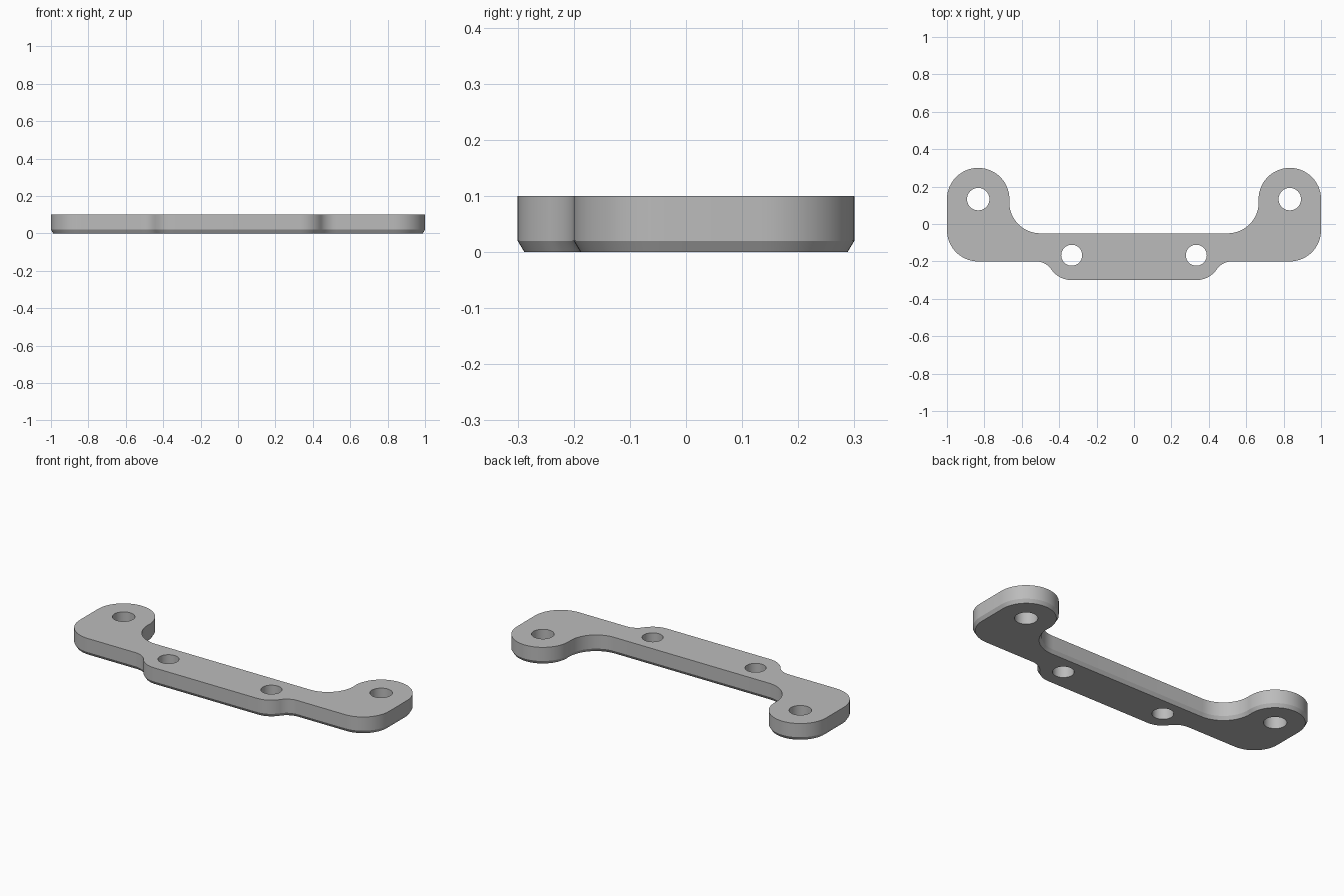
import bpy
import bmesh
from math import sin, cos, radians

default = bpy.data.objects.get("Cube")
if default:
    bpy.data.objects.remove(default, do_unlink=True)

HEIGHT, CHAMFER_H, CHAMFER_W = 0.1, 0.02, 0.012

# Right half of the outline: centre x, centre y, radius, start, end, +1 convex / -1 concave
ARCS = [
    (0.333, -0.167, 0.133, -90, -35, 1),    # front tab corner
    (0.524, -0.3, 0.1, 140, 90, -1),        # blend into the main edge
    (0.833, -0.033, 0.167, -90, 0, 1),      # outer front corner
    (0.833, 0.133, 0.167, 0, 180, 1),       # rounded ear
    (0.5, 0.117, 0.167, 0, -90, -1),        # inner back fillet
]
# Right-hand screw holes: x, y, radius
HOLES = [(0.833, 0.133, 0.06), (0.333, -0.167, 0.056)]


def arc(cx, cy, r, start, end, steps):
    angles = [radians(start + (end - start) * i / steps) for i in range(steps + 1)]
    return [(cx + r * cos(a), cy + r * sin(a)) for a in angles]


def outline(inset):
    half = []
    for cx, cy, r, start, end, sign in ARCS:
        steps = max(8, abs(end - start) // 6)
        half += arc(cx, cy, r - sign * inset, start, end, steps)
    return half + [(-x, y) for x, y in reversed(half)]


def add_loop(bm, points, z):
    return [bm.verts.new((x, y, z)) for x, y in points]


def loop_edges(bm, verts):
    edges = []
    for a, b in zip(verts, verts[1:] + verts[:1]):
        edges.append(bm.edges.get((a, b)) or bm.edges.new((a, b)))
    return edges


def bridge(bm, low, high):
    n = len(low)
    for i in range(n):
        j = (i + 1) % n
        bm.faces.new((low[i], low[j], high[j], high[i]))


bm = bmesh.new()

# Outer wall with the chamfered lower rim
base = add_loop(bm, outline(CHAMFER_W), 0)
rim = add_loop(bm, outline(0), CHAMFER_H)
top = add_loop(bm, outline(0), HEIGHT)
bridge(bm, base, rim)
bridge(bm, rim, top)
low_edges, high_edges = loop_edges(bm, base), loop_edges(bm, top)

# Screw hole walls
for hx, hy, r in HOLES:
    for side in (-1, 1):
        ring = arc(side * hx, hy, r, 0, 360, 40)[:-1]
        low, high = add_loop(bm, ring, 0), add_loop(bm, ring, HEIGHT)
        bridge(bm, low, high)
        low_edges += loop_edges(bm, low)
        high_edges += loop_edges(bm, high)

# Flat faces around the holes
for edges, z in ((low_edges, -1), (high_edges, 1)):
    bmesh.ops.triangle_fill(bm, edges=edges, use_beauty=True, normal=(0, 0, z))
bmesh.ops.recalc_face_normals(bm, faces=bm.faces[:])

mesh = bpy.data.meshes.new("mounting_bracket")
bm.to_mesh(mesh)
bm.free()
bracket = bpy.data.objects.new("mounting_bracket", mesh)
bpy.context.collection.objects.link(bracket)

# Plain grey material
grey = bpy.data.materials.new("plain_grey")
grey.use_nodes = True
grey.diffuse_color = (0.5, 0.5, 0.5, 1)
grey.node_tree.nodes["Principled BSDF"].inputs["Base Color"].default_value = (0.5, 0.5, 0.5, 1)
mesh.materials.append(grey)

# Smooth curved walls, crisp rims
bpy.ops.object.select_all(action="DESELECT")
bracket.select_set(True)
bpy.context.view_layer.objects.active = bracket
bpy.ops.object.shade_smooth_by_angle(angle=radians(25))
